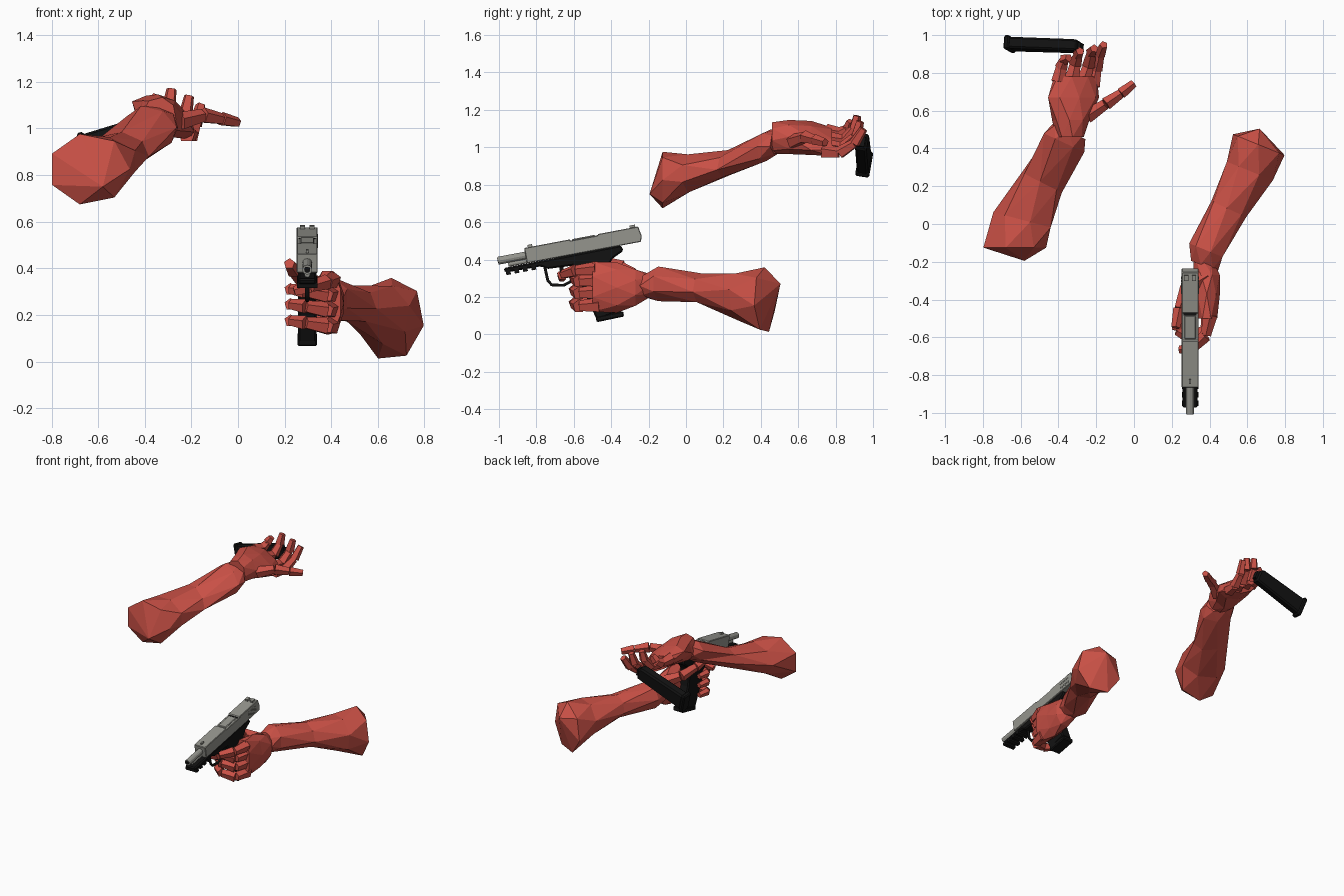
import bpy, bmesh, math
from mathutils import Vector, Matrix

cube = bpy.data.objects.get("Cube")
if cube:
    bpy.data.objects.remove(cube, do_unlink=True)


def material(name, color):
    m = bpy.data.materials.new(name)
    m.use_nodes = True
    m.diffuse_color = (*color, 1)
    bsdf = m.node_tree.nodes["Principled BSDF"]
    bsdf.inputs["Base Color"].default_value = (*color, 1)
    bsdf.inputs["Roughness"].default_value = 0.7
    return m


RED = material("red", (0.58, 0.08, 0.06))
STEEL = material("steel", (0.3, 0.3, 0.27))
BLACK = material("black", (0.006, 0.006, 0.006))


def finish(name, bm, mat, matrix=None, bevel=0):
    bmesh.ops.recalc_face_normals(bm, faces=bm.faces)
    me = bpy.data.meshes.new(name)
    bm.to_mesh(me)
    bm.free()
    me.materials.append(mat)
    ob = bpy.data.objects.new(name, me)
    bpy.context.collection.objects.link(ob)
    if matrix:
        ob.matrix_world = matrix
    if bevel:
        mod = ob.modifiers.new("edge_bevel", "BEVEL")
        mod.width, mod.segments = bevel, 1
    return ob


def loft(name, stations, tip=None, sides=7):
    """Faceted skin over staggered rings: centre, half width, half height, yaw, roll."""
    bm = bmesh.new()
    rings = []
    for i, (c, w, h, yaw, roll) in enumerate(stations):
        turn = Matrix.Rotation(math.radians(yaw), 3, "Z") @ Matrix.Rotation(math.radians(roll), 3, "Y")
        ring = []
        for k in range(sides):
            a = math.tau * (k + 0.5 * (i % 2)) / sides
            ring.append(bm.verts.new(Vector(c) + turn @ Vector((w * math.cos(a), 0, h * math.sin(a)))))
        rings.append(ring)
    for r0, r1 in zip(rings, rings[1:]):
        for k in range(sides):
            j = (k + 1) % sides
            bm.faces.new((r0[k], r0[j], r1[j], r1[k]))
    bm.faces.new(rings[0])
    if tip:
        t = bm.verts.new(tip)
        for k in range(sides):
            bm.faces.new((rings[-1][k], rings[-1][(k + 1) % sides], t))
    else:
        bm.faces.new(rings[-1])
    bmesh.ops.triangulate(bm, faces=bm.faces)
    return finish(name, bm, RED)


def finger(name, points, radius):
    """Separate blocky segments, each narrowing towards its joint."""
    bm = bmesh.new()
    pts = [Vector(p) for p in points]
    for i, (a, b) in enumerate(zip(pts, pts[1:])):
        d = b - a
        r = radius * (1 - 0.12 * i)
        m = Matrix.Translation((a + b) / 2) @ d.to_track_quat("Z", "Y").to_matrix().to_4x4()
        bmesh.ops.create_cone(bm, cap_ends=True, segments=5, radius1=r, radius2=r * 0.72,
                              depth=d.length * 0.97, matrix=m)
    return finish(name, bm, RED)


def prism(name, profile, width, mat, matrix, x=0, bevel=0):
    """Side profile (along, up) extruded across the width."""
    bm = bmesh.new()
    face = bm.faces.new([bm.verts.new((x - width / 2, a, h)) for a, h in profile])
    new = bmesh.ops.extrude_face_region(bm, geom=[face])["geom"]
    bmesh.ops.translate(bm, vec=(width, 0, 0), verts=[v for v in new if isinstance(v, bmesh.types.BMVert)])
    return finish(name, bm, mat, matrix, bevel)


def block(name, a0, a1, h0, h1, width, mat, matrix, x=0, bevel=0):
    return prism(name, [(a0, h0), (a1, h0), (a1, h1), (a0, h1)], width, mat, matrix, x, bevel)


def barrel(name, a0, a1, h, radius, mat, matrix):
    bm = bmesh.new()
    m = Matrix.Translation((0, (a0 + a1) / 2, h)) @ Matrix.Rotation(math.pi / 2, 4, "X")
    bmesh.ops.create_cone(bm, cap_ends=True, segments=12, radius1=radius, radius2=radius,
                          depth=a1 - a0, matrix=m)
    return finish(name, bm, mat, matrix)


# Left forearm and gripping hand
loft("left_forearm", [
    ((0.37, -0.22, 0.26), 0.08, 0.065, -20, 0),
    ((0.385, -0.14, 0.27), 0.1, 0.095, -22, 0),
    ((0.5, 0.08, 0.245), 0.105, 0.08, -25, 10),
    ((0.615, 0.28, 0.205), 0.135, 0.13, -22, 10),
    ((0.66, 0.42, 0.18), 0.15, 0.18, -22, 10)], tip=(0.665, 0.505, 0.27))
loft("left_palm", [
    ((0.37, -0.2, 0.26), 0.055, 0.065, 0, 0),
    ((0.385, -0.27, 0.25), 0.075, 0.105, 0, 0),
    ((0.385, -0.37, 0.25), 0.07, 0.135, 0, 0),
    ((0.385, -0.5, 0.255), 0.06, 0.145, 0, 0)], sides=8)
for label, z in (("middle", 0.3), ("ring", 0.235), ("pinky", 0.165)):
    finger("left_" + label + "_finger", [
        (0.4, -0.46, z - 0.01), (0.38, -0.57, z - 0.015), (0.29, -0.6, z),
        (0.225, -0.565, z + 0.01), (0.24, -0.49, z + 0.005)], 0.043)
finger("left_index_finger", [
    (0.405, -0.48, 0.35), (0.38, -0.59, 0.34), (0.31, -0.66, 0.32), (0.24, -0.665, 0.3)], 0.04)
finger("left_thumb", [
    (0.38, -0.28, 0.31), (0.28, -0.34, 0.355), (0.24, -0.45, 0.39), (0.22, -0.55, 0.42)], 0.045)

# Right forearm and open hand
loft("right_forearm", [
    ((-0.345, 0.49, 1.03), 0.1, 0.065, -25, 15),
    ((-0.37, 0.43, 1.01), 0.125, 0.08, -25, 20),
    ((-0.49, 0.22, 0.912), 0.125, 0.07, -27, 15),
    ((-0.585, 0.02, 0.86), 0.165, 0.105, -15, 0),
    ((-0.64, -0.125, 0.825), 0.175, 0.155, 0, 0)], tip=(-0.58, -0.195, 0.75))
loft("right_palm", [
    ((-0.34, 0.46, 1.05), 0.075, 0.085, 0, 10),
    ((-0.335, 0.55, 1.055), 0.1, 0.09, 0, 20),
    ((-0.32, 0.67, 1.05), 0.15, 0.07, 0, 26),
    ((-0.31, 0.78, 1.03), 0.13, 0.05, 0, 30)], sides=8)
right_fingers = {
    "index": [(-0.22, 0.73, 0.98), (-0.2, 0.82, 0.97), (-0.18, 0.9, 1.02), (-0.16, 0.95, 1.1)],
    "middle": [(-0.27, 0.75, 1.005), (-0.24, 0.84, 0.995), (-0.225, 0.91, 1.06), (-0.21, 0.93, 1.14)],
    "ring": [(-0.33, 0.76, 1.045), (-0.31, 0.85, 1.035), (-0.295, 0.9, 1.1), (-0.285, 0.915, 1.17)],
    "pinky": [(-0.4, 0.75, 1.085), (-0.385, 0.83, 1.075), (-0.37, 0.87, 1.1), (-0.345, 0.88, 1.14)],
    "thumb": [(-0.25, 0.57, 1.03), (-0.15, 0.635, 1.055), (-0.07, 0.69, 1.04), (0.0, 0.745, 1.025)]}
for label, path in right_fingers.items():
    finger("right_" + label + "_finger" if label != "thumb" else "right_thumb", path, 0.041)

# Pistol, tilted so that the muzzle points slightly down
GUN = Matrix.Translation((0.297, -0.85, 0.38)) @ Matrix.Rotation(math.radians(10.7), 4, "X")
prism("slide", [(0, 0), (0.62, 0), (0.63, 0.03), (0.62, 0.083), (0.4, 0.083), (0.4, 0.076),
                (0.25, 0.076), (0.25, 0.083), (0, 0.083)], 0.09, STEEL, GUN, bevel=0.006)
block("chamber_hood", 0.26, 0.385, 0.05, 0.082, 0.06, STEEL, GUN, bevel=0.004)
block("port_gap", 0.387, 0.397, 0.06, 0.078, 0.07, BLACK, GUN)
barrel("barrel", -0.15, 0.03, 0.042, 0.021, STEEL, GUN)
barrel("bore", -0.152, -0.14, 0.042, 0.013, BLACK, GUN)
barrel("recoil_rod", -0.1, 0.03, 0.012, 0.012, STEEL, GUN)
block("front_sight", 0.02, 0.045, 0.08, 0.096, 0.012, STEEL, GUN)
for s in (-1, 1):
    block("rear_sight", 0.575, 0.605, 0.08, 0.096, 0.022, STEEL, GUN, x=s * 0.02)
    for i in range(6):
        block("slide_serration", 0.5 + i * 0.016, 0.506 + i * 0.016, 0.015, 0.06, 0.004, STEEL, GUN, x=s * 0.045)
prism("frame", [(-0.128, -0.002), (-0.124, -0.028), (0.07, -0.03), (0.1, -0.05), (0.24, -0.058),
                (0.265, -0.18), (0.31, -0.365), (0.45, -0.345), (0.425, -0.2), (0.43, -0.09),
                (0.455, -0.06), (0.52, -0.03), (0.51, 0.002)], 0.08, BLACK, GUN, bevel=0.008)
for i in range(4):
    block("rail_tooth", -0.12 + i * 0.046, -0.095 + i * 0.046, -0.042, -0.02, 0.088, BLACK, GUN)
prism("trigger", [(0.165, -0.05), (0.19, -0.05), (0.18, -0.09), (0.16, -0.125), (0.165, -0.09)],
      0.02, BLACK, GUN)
block("grip_floor_plate", 0.3, 0.45, -0.385, -0.355, 0.084, BLACK, GUN @ Matrix.Rotation(0.02, 4, "X"), bevel=0.006)

# Trigger guard
curve = bpy.data.curves.new("trigger_guard", "CURVE")
curve.dimensions = "3D"
curve.bevel_depth, curve.bevel_resolution = 0.009, 1
spline = curve.splines.new("POLY")
guard = [(0.09, -0.04), (0.092, -0.11), (0.108, -0.138), (0.17, -0.152), (0.21, -0.14), (0.255, -0.1)]
spline.points.add(len(guard) - 1)
for p, (a, h) in zip(spline.points, guard):
    p.co = (0, a, h, 1)
curve.materials.append(BLACK)
guard_ob = bpy.data.objects.new("trigger_guard", curve)
bpy.context.collection.objects.link(guard_ob)
guard_ob.matrix_world = GUN

# Spare magazine held by the right fingertips
MAG = (Matrix.Translation((-0.29, 0.94, 1.03)) @ Matrix.Rotation(math.radians(88), 4, "Z")
       @ Matrix.Rotation(-0.31, 4, "X") @ Matrix.Rotation(math.radians(9), 4, "Y"))
prism("magazine_body", [(0, -0.045), (0.38, -0.06), (0.38, 0.06), (0.02, 0.055), (0, 0.035)],
      0.062, BLACK, MAG, bevel=0.01)
block("magazine_base", 0.37, 0.4, -0.072, 0.07, 0.075, BLACK, MAG, bevel=0.008)
block("magazine_lips", -0.015, 0.01, -0.03, 0.025, 0.035, BLACK, MAG)
